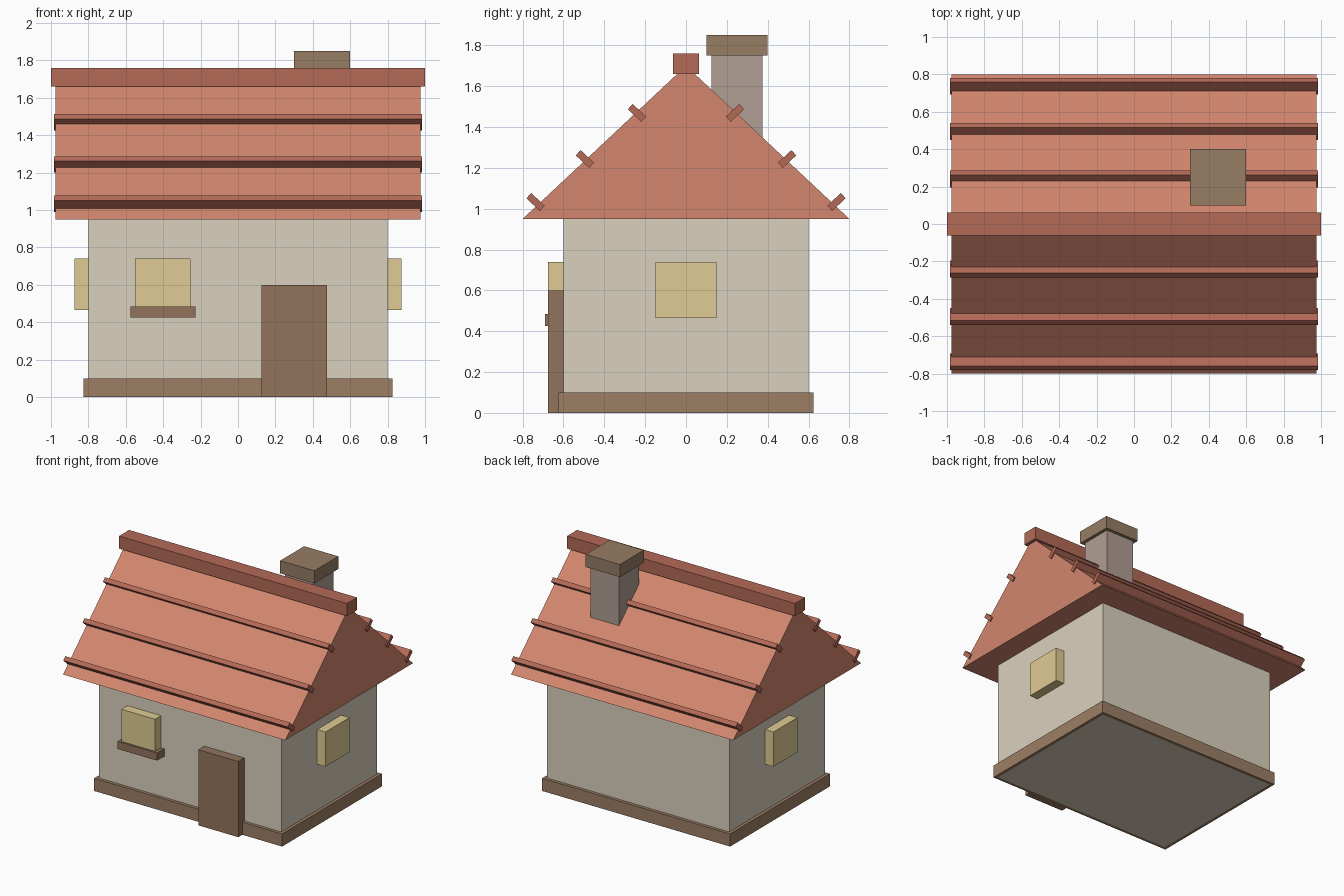
import bpy, bmesh, math

if "Cube" in bpy.data.objects:
    bpy.data.objects.remove(bpy.data.objects["Cube"])


def material(name, hex_code):
    m = bpy.data.materials.new(name)
    srgb = [int(hex_code[i:i + 2], 16) / 255 for i in (0, 2, 4)]
    m.diffuse_color = [((c + 0.055) / 1.055) ** 2.4 for c in srgb] + [1]
    m.use_nodes = True
    m.node_tree.nodes["Principled BSDF"].inputs["Base Color"].default_value = m.diffuse_color
    return m


plaster = material("plaster", "DAD1BD")
tile = material("tile", "D2866E")
tile_dark = material("tile_dark", "B46A57")
wood = material("wood", "92745C")
stone = material("stone", "9C7E64")
cap_stone = material("cap_stone", "967D64")
chimney_stone = material("chimney_stone", "B09E94")
glow = material("window_yellow", "DFCB94")


def add_mesh(name, bm, mat):
    bmesh.ops.recalc_face_normals(bm, faces=bm.faces[:])
    mesh = bpy.data.meshes.new(name)
    bm.to_mesh(mesh)
    bm.free()
    mesh.materials.append(mat)
    ob = bpy.data.objects.new(name, mesh)
    bpy.context.collection.objects.link(ob)
    return ob


def box(name, x, y, z, mat, open_ends=False):
    """Box from (min, max) ranges on each axis, origin at its centre."""
    bm = bmesh.new()
    bmesh.ops.create_cube(bm, size=1)
    bmesh.ops.scale(bm, vec=[r[1] - r[0] for r in (x, y, z)], verts=bm.verts)
    if open_ends:
        ends = [f for f in bm.faces if abs(f.normal.z) > 0.9]
        bmesh.ops.delete(bm, geom=ends, context='FACES_ONLY')
    ob = add_mesh(name, bm, mat)
    ob.location = [(r[0] + r[1]) / 2 for r in (x, y, z)]
    return ob


# Walls, and a plinth band around their foot
box("walls", (-0.8, 0.8), (-0.6, 0.6), (0, 0.96), plaster)
plinth = box("plinth", (-0.825, 0.825), (-0.625, 0.625), (0, 0.1), stone, True)
band = plinth.modifiers.new("band", 'SOLIDIFY')
band.thickness = 0.025
band.offset = -1
band.use_even_offset = True

# Roof: triangular profile extruded along x
bm = bmesh.new()
gable = bm.faces.new([bm.verts.new((-0.975, y, z))
                      for y, z in ((-0.8, 0.95), (0.8, 0.95), (0, 1.7))])
ext = bmesh.ops.extrude_face_region(bm, geom=[gable], use_keep_orig=True)
bmesh.ops.translate(bm, vec=(1.95, 0, 0),
                    verts=[v for v in ext["geom"] if isinstance(v, bmesh.types.BMVert)])
add_mesh("roof", bm, tile)

# Ridge beam and tilted roof slats on both slopes
box("ridge", (-1, 1), (-0.0625, 0.0625), (1.66, 1.76), tile_dark)
for side, label in ((-1, "front"), (1, "back")):
    for i, (y, z) in enumerate(((0.24, 1.469), (0.495, 1.243), (0.737, 1.033))):
        slat = box(f"roof_slat_{label}_{i + 1}", (-0.985, 0.985),
                   (-0.045, 0.045), (-0.0175, 0.0175), tile_dark)
        slat.location = (0, side * y, z)
        slat.rotation_euler.x = side * math.radians(43)

# Chimney
box("chimney", (0.325, 0.575), (0.125, 0.375), (1.25, 1.76), chimney_stone)
box("chimney_cap", (0.3, 0.6), (0.1, 0.4), (1.75, 1.85), cap_stone)

# Door
box("door", (0.125, 0.475), (-0.675, -0.58), (0, 0.6), wood)

# Windows: front one with a sill, one on each end wall
box("front_window", (-0.55, -0.255), (-0.675, -0.58), (0.465, 0.74), glow)
box("window_sill", (-0.575, -0.227), (-0.69, -0.58), (0.425, 0.485), wood)
box("right_window", (0.78, 0.873), (-0.15, 0.15), (0.465, 0.74), glow)
box("left_window", (-0.873, -0.78), (-0.15, 0.15), (0.465, 0.74), glow)
